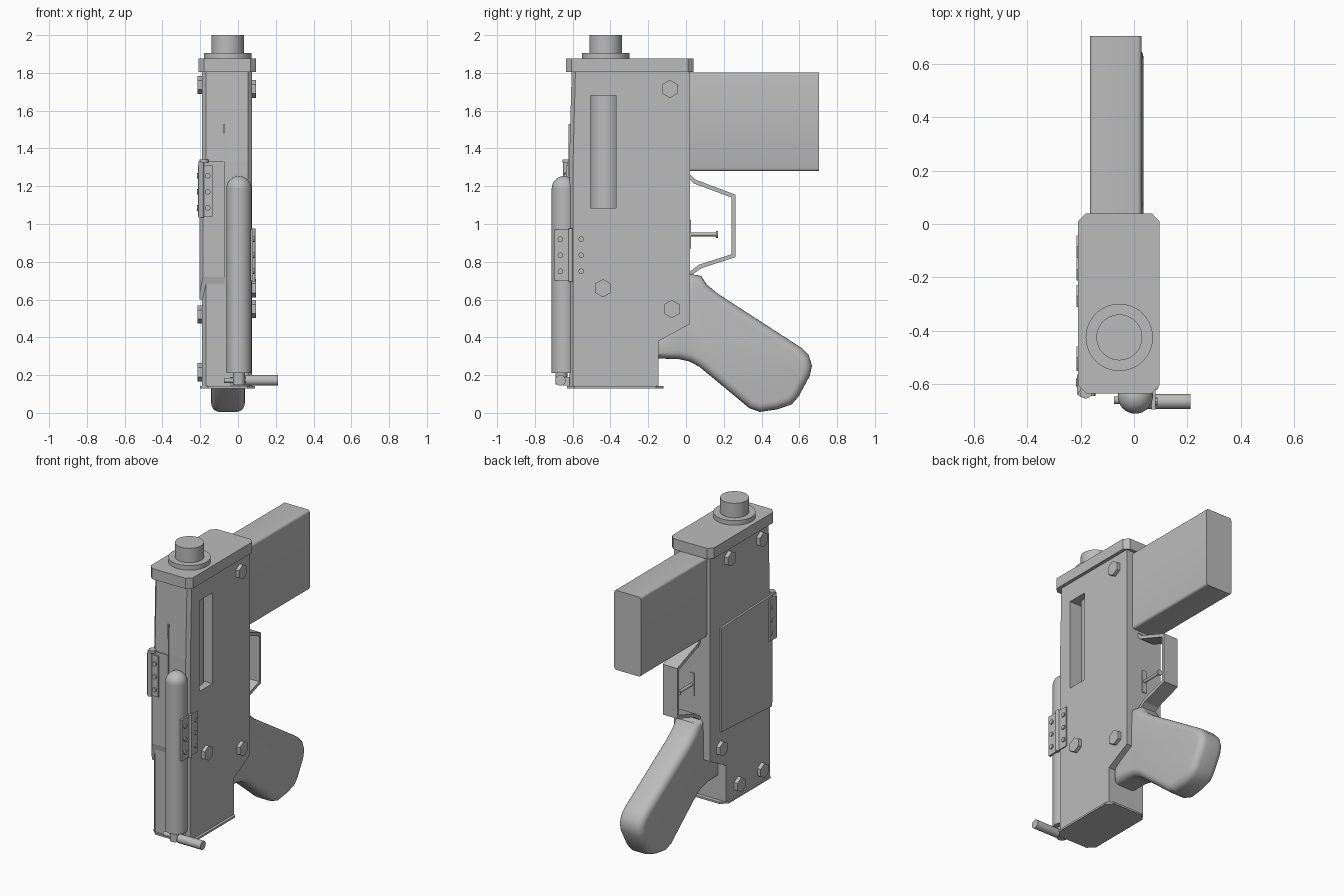
import bpy, bmesh
from math import pi, radians, cos, sin
from mathutils import Vector, Matrix

cube = bpy.data.objects.get("Cube")
if cube:
    bpy.data.objects.remove(cube)

grey = bpy.data.materials.new("grey metal")
grey.use_nodes = True
grey.diffuse_color = (0.5, 0.5, 0.5, 1)
grey.node_tree.nodes["Principled BSDF"].inputs["Base Color"].default_value = grey.diffuse_color


def finish(name, bm, smooth=False):
    bmesh.ops.recalc_face_normals(bm, faces=bm.faces[:])
    mesh = bpy.data.meshes.new(name)
    bm.to_mesh(mesh)
    bm.free()
    mesh.materials.append(grey)
    obj = bpy.data.objects.new(name, mesh)
    bpy.context.collection.objects.link(obj)
    if smooth:
        bpy.ops.object.select_all(action='DESELECT')
        bpy.context.view_layer.objects.active = obj
        obj.select_set(True)
        bpy.ops.object.shade_smooth_by_angle(angle=radians(35))
    return obj


def bevel(bm, edges, width, segments=1):
    bmesh.ops.bevel(bm, geom=edges, offset=width, segments=segments, profile=0.5,
                    affect='EDGES', clamp_overlap=True)


def along(bm, axis):
    """Edges parallel to one axis."""
    return [e for e in bm.edges
            if abs((e.verts[0].co - e.verts[1].co).normalized()[axis]) > 0.99]


def box(name, x, y, z, axis=None, width=0, segments=1):
    bm = bmesh.new()
    bmesh.ops.create_cube(bm, size=1)
    for v in bm.verts:
        v.co = Vector([(a + b) / 2 + c * (b - a) for c, (a, b) in zip(v.co, (x, y, z))])
    if axis is not None:
        bevel(bm, along(bm, axis), width, segments)
    return finish(name, bm, segments > 1)


def side_profile(name, points, x0, x1, width=0, segments=1, pick=None, smooth=False):
    """Extrude a (y, z) outline from x0 to x1."""
    bm = bmesh.new()
    face = bm.faces.new([bm.verts.new((x0, y, z)) for y, z in points])
    made = bmesh.ops.extrude_face_region(bm, geom=[face])["geom"]
    bmesh.ops.translate(bm, vec=(x1 - x0, 0, 0),
                        verts=[g for g in made if isinstance(g, bmesh.types.BMVert)])
    if width:
        bevel(bm, [e for e in bm.edges if pick(e)], width, segments)
    return finish(name, bm, smooth)


def cylinder(name, start, end, radius, sides=32, turn=0):
    start, end = Vector(start), Vector(end)
    bm = bmesh.new()
    spin = (end - start).to_track_quat('Z', 'Y').to_matrix().to_4x4()
    bmesh.ops.create_cone(bm, cap_ends=True, segments=sides, radius1=radius, radius2=radius,
                          depth=(end - start).length,
                          matrix=Matrix.Translation((start + end) / 2) @ spin @ Matrix.Rotation(turn, 4, 'Z'))
    return finish(name, bm, sides > 8)


def across(e):
    return abs((e.verts[0].co - e.verts[1].co).x) > 0.01


# Receiver body, chamfered along its front corners
body = side_profile("body", [(-0.605, 1.82), (-0.618, 1.33), (-0.618, 0.14), (-0.145, 0.14),
                             (-0.145, 0.38), (0.02, 0.47), (0.02, 1.82)], -0.19, 0.073, 0.02, 1,
                    lambda e: not across(e) and all(v.co.y < -0.6 for v in e.verts))

# Side slot with the bolt showing inside
cutter = box("slot_cutter", (-0.08, 0.2), (-0.505, -0.37), (1.085, 1.68))
cutter.hide_render = True
cutter.hide_viewport = True
cutter.display_type = 'WIRE'
cut = body.modifiers.new("side slot", 'BOOLEAN')
cut.operation = 'DIFFERENCE'
cut.solver = 'EXACT'
cut.object = cutter
cylinder("inner_bolt", (-0.055, -0.425, 1.0), (-0.055, -0.425, 1.75), 0.085)

# Cap, base plate and muzzle
box("top_cap", (-0.21, 0.095), (-0.635, 0.04), (1.805, 1.875), 2, 0.03)
box("base_plate", (-0.2, 0.09), (-0.63, -0.12), (0.13, 0.142), 2, 0.04)
cylinder("muzzle_collar", (-0.055, -0.425, 1.87), (-0.055, -0.425, 1.905), 0.126, 48)
cylinder("muzzle", (-0.055, -0.425, 1.9), (-0.055, -0.425, 2.0), 0.086, 48)

# Rear block
box("magazine", (-0.165, 0.028), (0.0, 0.705), (1.28, 1.802), 1, 0.015, 3)

# Pistol grip with rounded rims
side_profile("grip", [(0.0, 0.74), (0.08, 0.725), (0.11, 0.68), (0.17, 0.63), (0.61, 0.345),
                      (0.65, 0.305), (0.667, 0.25), (0.655, 0.195), (0.595, 0.085), (0.56, 0.045),
                      (0.48, 0.018), (0.39, 0.005), (0.335, 0.025), (0.215, 0.125), (0.07, 0.245),
                      (0.02, 0.272), (-0.04, 0.285), (-0.16, 0.288), (-0.16, 0.4), (-0.03, 0.5)],
             -0.142, 0.036, 0.045, 5, lambda e: not across(e), True)

# Trigger guard and trigger
side_profile("trigger_guard", [(0.01, 1.275), (0.05, 1.235), (0.262, 1.155), (0.262, 0.825), (0.08, 0.765),
                               (0.03, 0.73), (0.01, 0.74), (0.07, 0.785), (0.242, 0.84), (0.242, 1.14),
                               (0.04, 1.215), (0.01, 1.245)], -0.12, -0.015)
box("trigger_slot_plate", (-0.075, -0.045), (0.015, 0.026), (0.87, 1.02))
cylinder("trigger_rod", (-0.06, 0.0, 0.945), (-0.06, 0.162, 0.945), 0.01, 16)
cylinder("trigger_head", (-0.06, 0.16, 0.945), (-0.06, 0.17, 0.945), 0.018, 16)

# Door wrapping around the right front corner
side_profile("side_door", [(-0.08, 0.63), (-0.08, 1.31), (-0.3, 1.32), (-0.626, 1.33), (-0.626, 0.72),
                           (-0.6, 0.6)], -0.203, -0.07, 0.018, 1,
             lambda e: not across(e) and all(v.co.y < -0.62 and v.co.x < -0.1 for v in e.verts))
box("door_seam", (-0.078, -0.07), (-0.622, -0.6), (1.33, 1.53))

# Front rod with a domed tip
cylinder("front_rod", (0.005, -0.645, 0.212), (0.005, -0.645, 1.188), 0.066)
bm = bmesh.new()
bmesh.ops.create_uvsphere(bm, u_segments=32, v_segments=16, radius=0.066,
                          matrix=Matrix.Translation((0.005, -0.645, 1.188)))
finish("rod_tip", bm, True)

# Folding handle under the rod
cylinder("handle", (0.04, -0.665, 0.172), (0.212, -0.665, 0.172), 0.028, 24)
cylinder("handle_axle", (-0.075, -0.66, 0.172), (0.05, -0.66, 0.172), 0.014, 16)
cylinder("handle_pivot", (0.005, -0.66, 0.15), (0.005, -0.66, 0.22), 0.032, 16)
box("handle_bracket", (-0.04, 0.04), (-0.65, -0.6), (0.145, 0.19))

# Hexagonal bolts on both sides
for y, z in ((-0.085, 1.715), (-0.44, 0.66), (-0.075, 0.55)):
    cylinder("left_bolt", (0.06, y, z), (0.096, y, z), 0.048, 6)
for y, z in ((-0.17, 1.735), (-0.5, 1.735), (-0.085, 0.52), (-0.27, 0.215), (-0.51, 0.215)):
    cylinder("right_bolt", (-0.18, y, z), (-0.215, y, z), 0.048, 6)

# Left hinge joining rod and body
for y0, y1 in ((-0.695, -0.618), (-0.604, -0.535)):
    box("left_hinge_leaf", (0.065, 0.08), (y0, y1), (0.7, 0.97))
cylinder("left_hinge_pin", (0.08, -0.611, 0.695), (0.08, -0.611, 0.975), 0.012, 12)
for y in (-0.665, -0.555):
    for z in (0.75, 0.835, 0.92):
        cylinder("left_hinge_screw", (0.07, y, z), (0.088, y, z), 0.015, 8)

# Right hinge on the door corner
box("right_hinge_front_leaf", (-0.2, -0.135), (-0.636, -0.62), (1.04, 1.31))
box("right_hinge_side_leaf", (-0.213, -0.2), (-0.64, -0.565), (1.04, 1.31))
cylinder("right_hinge_pin", (-0.195, -0.636, 1.035), (-0.195, -0.636, 1.33), 0.014, 12)
cylinder("right_hinge_knob", (-0.18, -0.63, 1.325), (-0.18, -0.63, 1.342), 0.024, 12)
for z in (1.085, 1.17, 1.255):
    cylinder("right_hinge_screw", (-0.16, -0.63, z), (-0.16, -0.645, z), 0.015, 8)
    cylinder("right_hinge_screw", (-0.205, -0.595, z), (-0.217, -0.595, z), 0.015, 8)
